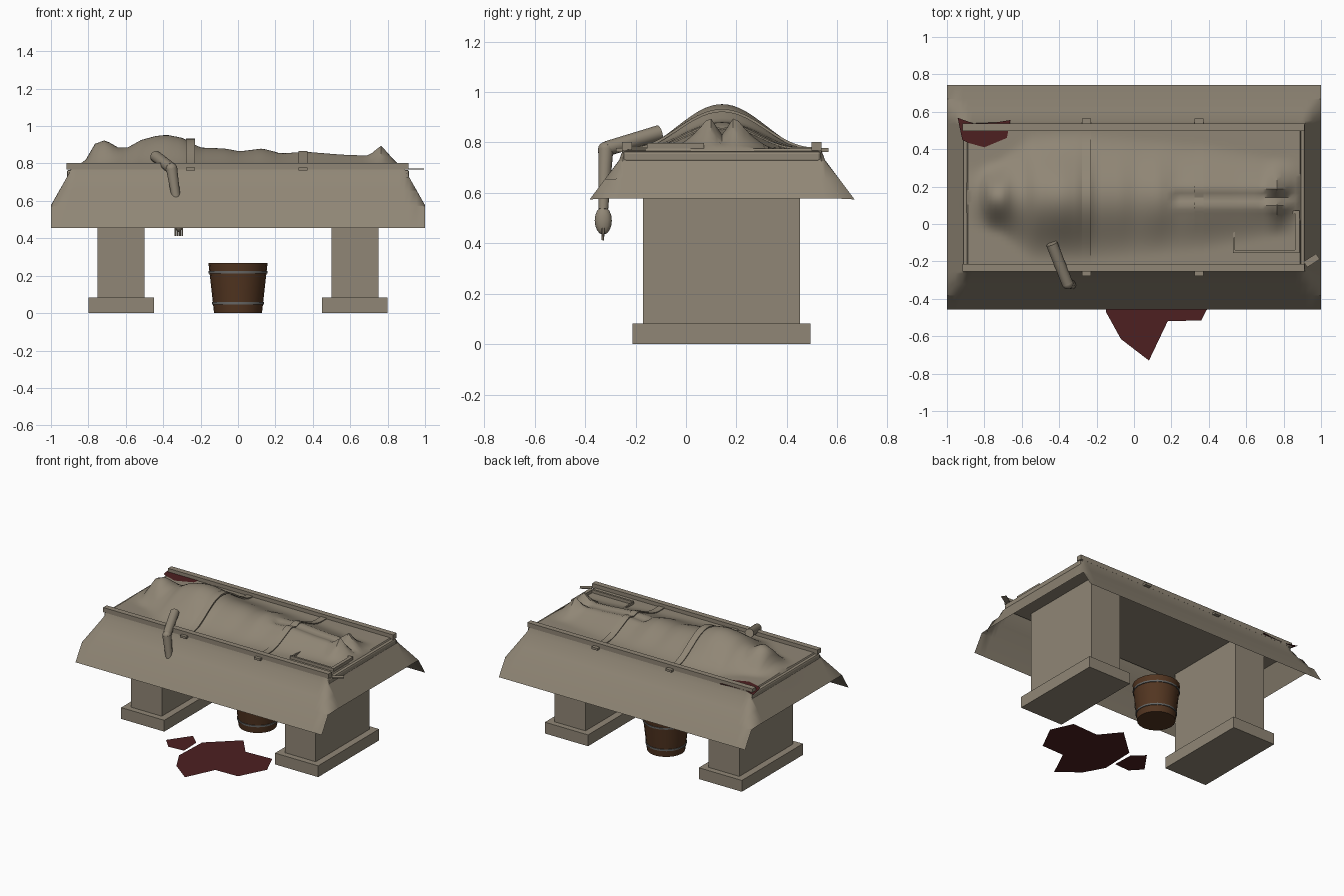
import bpy, bmesh, math
from mathutils import Vector, Matrix

if "Cube" in bpy.data.objects:
    bpy.data.objects.remove(bpy.data.objects["Cube"])


def material(name, rgb):
    m = bpy.data.materials.new(name)
    m.diffuse_color = (*rgb, 1)
    m.use_nodes = True
    m.node_tree.nodes["Principled BSDF"].inputs["Base Color"].default_value = m.diffuse_color
    return m


STONE = material("stone beige", (0.28, 0.24, 0.18))
WOOD = material("dark wood", (0.085, 0.036, 0.015))
IRON = material("hoop grey", (0.13, 0.13, 0.125))
BLOOD = material("dark red", (0.075, 0.014, 0.015))
CY = 0.143  # centre line of the table in y


def finish(name, bm, mat, smooth=None):
    me = bpy.data.meshes.new(name)
    bm.to_mesh(me)
    bm.free()
    ob = bpy.data.objects.new(name, me)
    bpy.context.collection.objects.link(ob)
    me.materials.append(mat)
    if smooth:
        bpy.ops.object.select_all(action='DESELECT')
        ob.select_set(True)
        bpy.context.view_layer.objects.active = ob
        bpy.ops.object.shade_smooth_by_angle(angle=math.radians(smooth))
    return ob


def box(name, x0, x1, y0, y1, z0, z1, mat=STONE, turn=0, bevel=0):
    bm = bmesh.new()
    bmesh.ops.create_cube(bm, size=1)
    bmesh.ops.scale(bm, vec=(x1 - x0, y1 - y0, z1 - z0), verts=bm.verts)
    if bevel:
        bmesh.ops.bevel(bm, geom=bm.edges[:], offset=bevel, segments=2, affect='EDGES', profile=0.5)
    bmesh.ops.rotate(bm, matrix=Matrix.Rotation(math.radians(turn), 3, 'Z'), verts=bm.verts)
    bmesh.ops.translate(bm, vec=((x0 + x1) / 2, (y0 + y1) / 2, (z0 + z1) / 2), verts=bm.verts)
    return finish(name, bm, mat)


def limb(name, a, b, r0, r1, sides=12):
    a, b = Vector(a), Vector(b)
    bm = bmesh.new()
    bmesh.ops.create_cone(bm, cap_ends=True, segments=sides, radius1=r0, radius2=r1, depth=(b - a).length)
    rot = (b - a).to_track_quat('Z', 'Y').to_matrix()
    bmesh.ops.rotate(bm, matrix=rot, verts=bm.verts)
    bmesh.ops.translate(bm, vec=(a + b) / 2, verts=bm.verts)
    return finish(name, bm, STONE, 50)


def ball(name, centre, size):
    bm = bmesh.new()
    bmesh.ops.create_uvsphere(bm, u_segments=12, v_segments=8, radius=1)
    bmesh.ops.scale(bm, vec=size, verts=bm.verts)
    bmesh.ops.translate(bm, vec=centre, verts=bm.verts)
    return finish(name, bm, STONE, 60)


def lathe(name, profile, centre, mat, sides=20, closed=False):
    bm = bmesh.new()
    rings = []
    for r, z in profile:
        rings.append([bm.verts.new((centre[0] + r * math.cos(2 * math.pi * i / sides),
                                    centre[1] + r * math.sin(2 * math.pi * i / sides), z)) for i in range(sides)])
    pairs = list(zip(rings, rings[1:])) + ([(rings[-1], rings[0])] if closed else [])
    for lo, hi in pairs:
        for i in range(sides):
            j = (i + 1) % sides
            bm.faces.new((lo[i], lo[j], hi[j], hi[i]))
    if not closed:
        bm.faces.new(rings[0][::-1])
        bm.faces.new(rings[-1])
    bmesh.ops.recalc_face_normals(bm, faces=bm.faces)
    return finish(name, bm, mat, 35)


def puddle(name, pts, z):
    bm = bmesh.new()
    bm.faces.new([bm.verts.new((x, y, z)) for x, y in pts])
    bmesh.ops.recalc_face_normals(bm, faces=bm.faces)
    for f in bm.faces:
        if f.normal.z < 0:
            f.normal_flip()
    return finish(name, bm, BLOOD)


def lerp(table, t):
    if t <= table[0][0]:
        return table[0][1]
    for (a, va), (b, vb) in zip(table, table[1:]):
        if t <= b:
            return va + (vb - va) * (t - a) / (b - a)
    return table[-1][1]


# Sheet height: a draped rectangle plus the covered body
BASE = 0.775
SIDE = [(0.392, 0.775), (0.408, 0.73), (0.525, 0.574), (0.60, 0.455)]
END = [(0.888, 0.775), (0.915, 0.727), (1.0, 0.577)]
RIDGE = [(-0.9, 0.775), (-0.82, 0.81), (-0.765, 0.905), (-0.71, 0.925), (-0.64, 0.885), (-0.59, 0.885),
         (-0.52, 0.925), (-0.44, 0.947), (-0.38, 0.953), (-0.3, 0.938), (-0.2, 0.885), (-0.07, 0.88),
         (0.01, 0.865), (0.13, 0.88), (0.23, 0.855), (0.36, 0.865), (0.55, 0.85), (0.7, 0.845),
         (0.765, 0.895), (0.82, 0.835), (0.88, 0.775)]
WIDTH = [(-0.85, 0.17), (-0.71, 0.21), (-0.55, 0.35), (-0.3, 0.36), (0, 0.33), (0.4, 0.29), (0.76, 0.22)]


def sheet_z(x, y):
    d = abs(y - CY)
    drape = min(lerp(SIDE, d), lerp(END, abs(x)))
    t = min(1, d / lerp(WIDTH, x))
    z = drape + (lerp(RIDGE, x) - BASE) * (0.5 + 0.5 * math.cos(math.pi * t))
    if x > 0.2:  # valley between the legs and feet
        depth = 0.015 + 0.05 * math.exp(-((x - 0.765) / 0.05) ** 2)
        z += depth * (math.exp(-((d - 0.05) / 0.03) ** 2) * 0.3 - math.exp(-(d / 0.03) ** 2)) * (x < 0.86)
    return z


xs = [-1, -0.955, -0.915] + [-0.888 + 1.776 * i / 72 for i in range(73)] + [0.915, 0.955, 1]
ds = [0.60, 0.525, 0.465, 0.408]
ys = [CY - d for d in ds] + [CY - 0.392 + 0.784 * i / 36 for i in range(37)] + [CY + d for d in ds[::-1]]
bm = bmesh.new()
grid = [[bm.verts.new((x, y, sheet_z(x, y))) for y in ys] for x in xs]
for i in range(len(xs) - 1):
    for j in range(len(ys) - 1):
        bm.faces.new((grid[i][j], grid[i + 1][j], grid[i + 1][j + 1], grid[i][j + 1]))
finish("draped_sheet", bm, STONE, 40)

# Table slab, pedestals and side rails
box("table_slab", -0.915, 0.915, -0.25, 0.535, 0.72, 0.766, bevel=0.012)
for s, side in ((-1, "left"), (1, "right")):
    c = 0.625 * s
    box(side + "_pedestal", c - 0.125, c + 0.125, -0.17, 0.452, 0.08, 0.725)
    box(side + "_pedestal_base", c - 0.175, c + 0.175, -0.213, 0.494, 0, 0.083)
for name, y in (("front_rail", -0.234), ("back_rail", 0.518)):
    box(name, -0.917, 0.912, y - 0.02, y + 0.02, 0.768, 0.802)

# Straps over the body, with clips on the rails
for name, x in (("chest_strap", -0.253), ("leg_strap", 0.348)):
    bm = bmesh.new()
    rows = []
    for i in range(41):
        y = CY - 0.385 + 0.77 * i / 40
        z = max(sheet_z(x + k, y) for k in (-0.025, 0, 0.025)) + 0.006
        rows.append([bm.verts.new((x + dx, y, z + dz))
                     for dx, dz in ((-0.024, -0.012), (0.024, -0.012), (0.024, 0), (-0.024, 0))])
    for a, b in zip(rows, rows[1:]):
        for k in range(4):
            bm.faces.new((a[k], a[(k + 1) % 4], b[(k + 1) % 4], b[k]))
    bmesh.ops.recalc_face_normals(bm, faces=bm.faces)
    finish(name, bm, STONE, 30)
    for end, y in (("front", -0.263), ("back", 0.551)):
        box(f"{name}_{end}_clip", x - 0.024, x + 0.024, y - 0.014, y + 0.014, 0.762, 0.778)

# Shallow tray rim and loose tag at the foot end
box("tray_front", 0.53, 0.885, -0.155, -0.14, 0.77, 0.797)
box("tray_back", 0.53, 0.885, 0.057, 0.072, 0.77, 0.797)
box("tray_left", 0.53, 0.54, -0.155, 0.072, 0.77, 0.79)
box("tray_right", 0.86, 0.885, -0.155, 0.072, 0.77, 0.797)
box("tag", 0.91, 0.99, -0.213, -0.177, 0.767, 0.772, turn=33)

# Arm hanging over the front edge
limb("upper_arm", (-0.44, -0.105, 0.838), (-0.357, -0.315, 0.775), 0.031, 0.030)
ball("elbow", (-0.355, -0.318, 0.772), (0.031, 0.031, 0.031))
limb("forearm", (-0.355, -0.318, 0.775), (-0.318, -0.328, 0.535), 0.031, 0.02)
ball("hand", (-0.316, -0.328, 0.49), (0.024, 0.034, 0.056))
for i in range(4):
    x = -0.334 + 0.012 * i
    limb(f"finger_{i + 1}", (x, -0.328, 0.46), (x, -0.33, 0.412), 0.006, 0.005, 6)

# Wooden bucket with two hoops
BC = (0, 0.23)
lathe("bucket", [(0.128, 0), (0.158, 0.267), (0.143, 0.267), (0.118, 0.03)], BC, WOOD)
for name, z in (("lower_hoop", 0.053), ("upper_hoop", 0.219)):
    r = 0.128 + 0.03 * z / 0.267
    lathe(name, [(r - 0.004, z - 0.006), (r + 0.005, z - 0.006), (r + 0.005, z + 0.006), (r - 0.004, z + 0.006)],
          BC, IRON, closed=True)

# Dark pools on the floor and at the head end
puddle("large_pool", [(-0.14, -0.215), (0.065, -0.03), (0.18, -0.17), (0.39, -0.16), (0.46, -0.32), (0.36, -0.515),
                      (0.18, -0.52), (0.08, -0.73), (-0.07, -0.615), (-0.15, -0.47)], 0.004)
puddle("small_pool", [(-0.36, -0.32), (-0.25, -0.165), (-0.17, -0.24), (-0.165, -0.39), (-0.285, -0.40)], 0.004)
puddle("head_pool", [(-0.943, 0.568), (-0.86, 0.538), (-0.74, 0.543), (-0.66, 0.556), (-0.68, 0.46),
                     (-0.8, 0.41), (-0.89, 0.435), (-0.918, 0.45)], 0.777)
